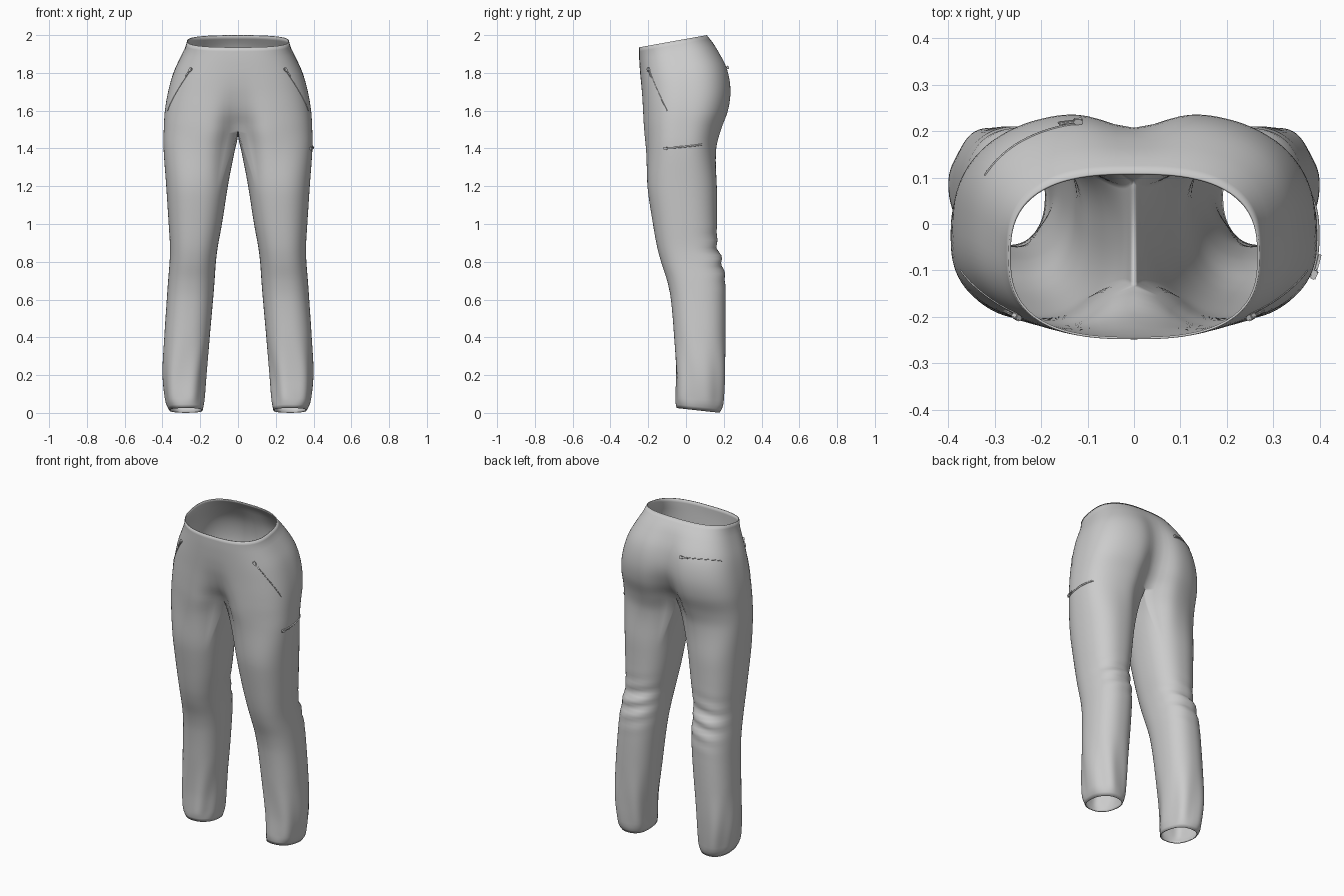
import bpy
import bmesh
from math import sin, cos, pi, exp, radians
from mathutils import Matrix, Vector
from mathutils.bvhtree import BVHTree

if "Cube" in bpy.data.objects:
    bpy.data.objects.remove(bpy.data.objects["Cube"])

CROTCH = 1.5
OUTER, INNER = 56, 20

# Tailoring table: z, inner x, outer x, front y, back y, front and back y at the centre seam
FIT = [
    (1.98, 0, .27, -.248, .11, -.248, .11),
    (1.94, 0, .28, -.248, .14, -.248, .138),
    (1.9, 0, .298, -.247, .168, -.247, .16),
    (1.8, 0, .342, -.243, .225, -.24, .198),
    (1.7, 0, .37, -.239, .245, -.225, .205),
    (1.6, 0, .387, -.236, .232, -.195, .165),
    (1.5, 0, .393, -.232, .196, -.14, .1),
    (1.4, .02, .394, -.222, .17, -.12, .08),
    (1.2, .054, .38, -.205, .164, -.1, .08),
    (1.0, .085, .367, -.175, .164, -.1, .08),
    (.88, .107, .36, -.153, .166, -.1, .08),
    (.8, .117, .362, -.132, .19, -.08, .1),
    (.7, .124, .37, -.1, .207, -.05, .1),
    (.6, .132, .377, -.08, .21, -.05, .1),
    (.4, .15, .39, -.063, .21, -.05, .1),
    (.2, .17, .396, -.054, .208, -.05, .1),
    (.05, .181, .38, -.056, .196, -.05, .1),
    (.013, .187, .362, -.05, .178, -.05, .1),
]


def smooth(t):
    t = max(0, min(1, t))
    return t * t * (3 - 2 * t)


def fit_at(z):
    """Catmull-Rom lookup in the tailoring table."""
    k = 0
    while k < len(FIT) - 2 and z < FIT[k + 1][0]:
        k += 1
    p0, p1 = FIT[max(k - 1, 0)], FIT[k]
    p2, p3 = FIT[k + 1], FIT[min(k + 2, len(FIT) - 1)]
    h = p2[0] - p1[0]
    t = (z - p1[0]) / h
    out = []
    for a, b, c, d, in zip(p0, p1, p2, p3):
        m1 = (c - a) / (p2[0] - p0[0]) * h
        m2 = (d - b) / (p3[0] - p1[0]) * h
        out.append((2 * t**3 - 3 * t**2 + 1) * b + (t**3 - 2 * t**2 + t) * m1
                   + (3 * t**2 - 2 * t**3) * c + (t**3 - t**2) * m2)
    return out[1:]


def spow(v, p):
    return abs(v) ** p * (1 if v > 0 else -1)


def ring(z, leg):
    """One cross-section of the +x half, front seam round the outside to the back seam."""
    xin, xout, yf, yb, yfc, ybc = fit_at(z)
    if not leg:
        xin = 0
    cx, cy = (xin + xout) / 2, (yf + yb) / 2
    hw, hd = (xout - xin) / 2, (yb - yf) / 2
    w = smooth((CROTCH - z) / .35)
    tilt = .18 * smooth((z - 1.6) / .35) - .11 * smooth((.12 - z) / .1)
    pivot = 0 if z > 1 else .065
    points = []
    for i in range(OUTER + (INNER if leg else 1)):
        # half-body outline
        sag = 0
        if i <= OUTER:
            a = radians(-135 + 270 * i / OUTER)
            t = a * 2 / 3
            dx = 2 * hw * max(cos(t), 0) ** .75 if 0 < i < OUTER else 0
            x = xin + dx
            y = cy + hd * spow(sin(t), .75)
            dip = exp(-(dx / .085) ** 2)
            y += dip * ((yfc - yf) if t < 0 else (ybc - yb))
        else:
            s = (i - OUTER) / INNER
            a = radians(135 + 90 * s)
            x, y = xin, ybc + (yfc - ybc) * s
            sag = .03 * sin(pi * s) * (1 - w)
        # leg outline
        ex, ey = cx + hw * spow(cos(a), .85), cy + hd * spow(sin(a), .85)
        x, y = x + (ex - x) * w, y + (ey - y) * w
        # folds behind the knee and gathers above the cuff
        knee = exp(-((z - .82) / .1) ** 2) * max(0, sin(a))
        y += .009 * knee * sin(70 * z + 14 * (x - cx))
        gather = smooth((.45 - z) / .3) * smooth(z / .08) * .004 * sin(6 * a + 5 * z)
        x, y = x + gather * cos(a), y + gather * sin(a)
        points.append((x, y, z - sag + tilt * (y - pivot)))
    return points


def spread(top, bottom, count):
    return [top + (bottom - top) * i / count for i in range(count + 1)]


# Material
fabric = bpy.data.materials.new("grey fabric")
fabric.use_nodes = True
GREY = (.6, .6, .6, 1)
fabric.diffuse_color = GREY
fabric.node_tree.nodes["Principled BSDF"].inputs["Base Color"].default_value = GREY


def add_object(name, data):
    ob = bpy.data.objects.new(name, data)
    bpy.context.collection.objects.link(ob)
    data.materials.append(fabric)
    return ob


# Trousers: open hip rows bridged into closed leg rows
bm = bmesh.new()
previous = None
hips = [(z, False) for z in spread(1.98, CROTCH, 22)[:-1]]
legs = [(z, True) for z in spread(CROTCH, .013, 76)]
for z, leg in hips + legs:
    row = [bm.verts.new(p) for p in ring(z, leg)]
    if previous:
        closed = len(previous) > OUTER + 1
        n = len(row)
        for i in range(n if closed else OUTER):
            j = (i + 1) % n
            bm.faces.new((previous[i], row[i], row[j], previous[j]))
    previous = row
bm.normal_update()
surface = BVHTree.FromBMesh(bm)
mesh = bpy.data.meshes.new("trousers")
bm.to_mesh(mesh)
bm.free()
trousers = add_object("trousers", mesh)
mirror = trousers.modifiers.new("Mirror", 'MIRROR')
mirror.merge_threshold = .0005
cloth = trousers.modifiers.new("Cloth thickness", 'SOLIDIFY')
cloth.thickness = .005
cloth.offset = -1
bpy.context.view_layer.objects.active = trousers
trousers.select_set(True)
bpy.ops.object.shade_smooth_by_angle(angle=radians(60))


def snap(p):
    """Nearest point and normal on the cloth, on either side."""
    side = Vector((-1 if p.x < 0 else 1, 1, 1))
    co, normal, _, _ = surface.find_nearest(p * side)
    return co * side, normal * side


def add_zip(name, start, end, radius):
    """Zip line on the cloth with a slider and pull tab at its start."""
    start, end = Vector(start), Vector(end)
    curve = bpy.data.curves.new(name + "_zip", 'CURVE')
    curve.dimensions = '3D'
    curve.bevel_depth = radius
    curve.bevel_resolution = 1
    curve.use_fill_caps = True
    spline = curve.splines.new('POLY')
    spline.points.add(16)
    for i, point in enumerate(spline.points):
        co, _ = snap(start.lerp(end, i / 16))
        point.co = (*co, 1)
    add_object(name + "_zip", curve)

    bm = bmesh.new()
    along = (end - start).normalized()
    for offset, size in ((0, (.02, .016, .012)), (.03, (.036, .01, .006))):
        co, normal = snap(start + along * offset)
        across = normal.cross(along).normalized()
        axes = Matrix((across.cross(normal), across, normal)).transposed().to_4x4()
        place = Matrix.Translation(co + normal * .007) @ axes
        bmesh.ops.create_cube(bm, size=1, matrix=place @ Matrix.Diagonal((*size, 1)))
    bmesh.ops.bevel(bm, geom=bm.edges[:], offset=.002, segments=2, affect='EDGES')
    bmesh.ops.recalc_face_normals(bm, faces=bm.faces[:])
    data = bpy.data.meshes.new(name + "_pull")
    bm.to_mesh(data)
    bm.free()
    add_object(name + "_pull", data)


# Pocket zips
for side, label in ((1, "left"), (-1, "right")):
    add_zip(label + "_front_pocket", (side * .24, -.18, 1.815), (side * .37, -.1, 1.6), .0025)
add_zip("thigh_pocket", (.39, -.11, 1.4), (.39, .1, 1.42), .005)
add_zip("back_pocket", (-.12, .225, 1.83), (-.31, .1, 1.81), .0025)
